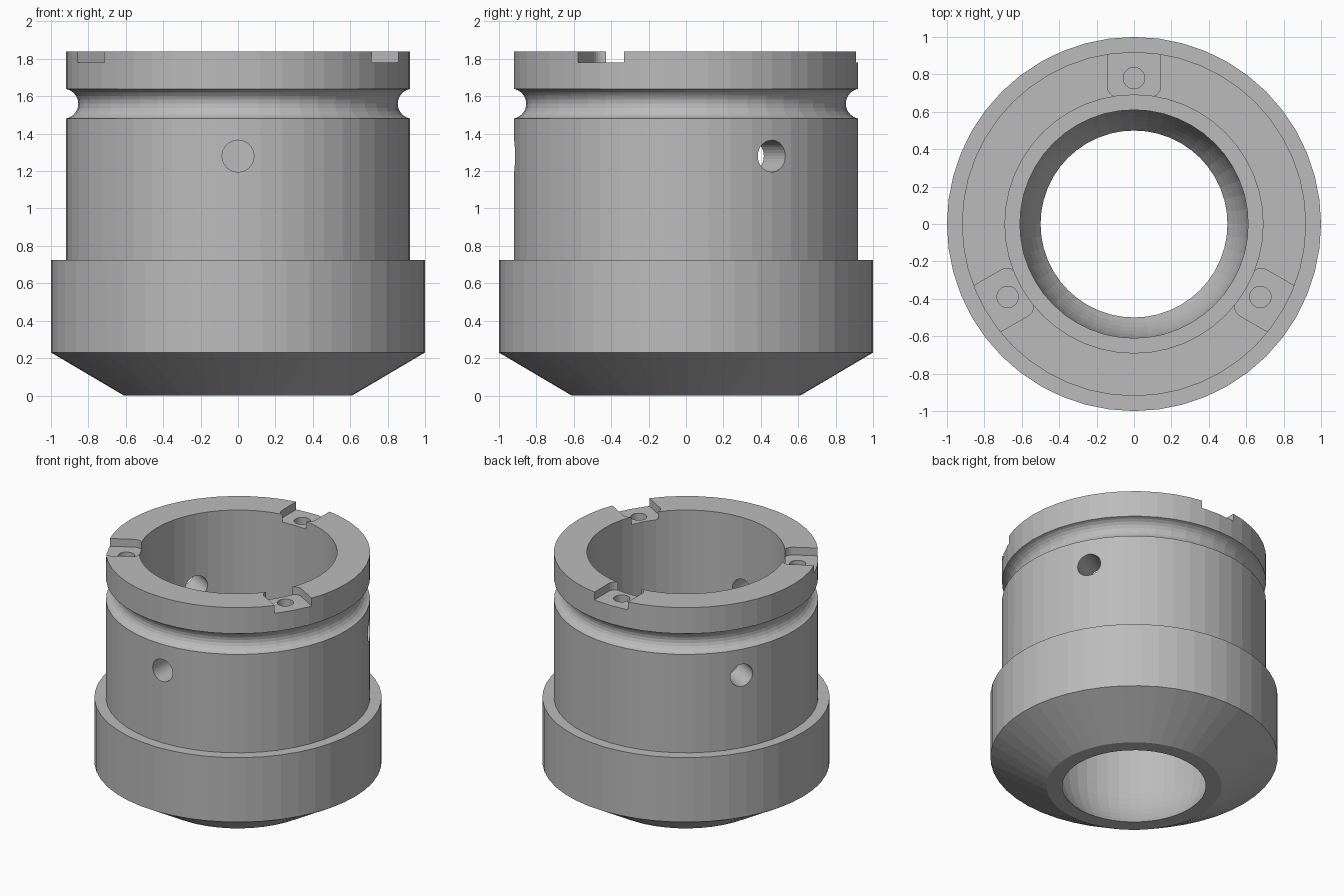
import bpy, bmesh, math
from mathutils import Matrix, Vector

cube = bpy.data.objects.get("Cube")
if cube:
    bpy.data.objects.remove(cube, do_unlink=True)

SEGMENTS = 48
RIM, TOP, POCKET_FLOOR = 0.92, 1.84, 1.78

grey = bpy.data.materials.new("plain grey")
grey.use_nodes = True
colour = (0.5, 0.5, 0.5, 1)
grey.diffuse_color = colour
grey.node_tree.nodes["Principled BSDF"].inputs["Base Color"].default_value = colour


def make_object(name, bm):
    bmesh.ops.recalc_face_normals(bm, faces=bm.faces)
    mesh = bpy.data.meshes.new(name)
    bm.to_mesh(mesh)
    bm.free()
    mesh.materials.append(grey)
    obj = bpy.data.objects.new(name, mesh)
    bpy.context.collection.objects.link(obj)
    return obj


def arc(cx, cz, radius, start, end, steps):
    angles = [math.radians(start + (end - start) * i / steps) for i in range(steps + 1)]
    return [(cx + radius * math.cos(a), cz + radius * math.sin(a)) for a in angles]


def lathe(name, profile):
    bm = bmesh.new()
    rings = []
    for i in range(SEGMENTS):
        a = 2 * math.pi * i / SEGMENTS
        rings.append([bm.verts.new((r * math.cos(a), r * math.sin(a), z)) for r, z in profile])
    n = len(profile)
    for i in range(SEGMENTS):
        a, b = rings[i], rings[(i + 1) % SEGMENTS]
        for j in range(n):
            k = (j + 1) % n
            bm.faces.new((a[j], b[j], b[k], a[k]))
    return make_object(name, bm)


def cylinder_cutter(name, radius, depth, matrix):
    bm = bmesh.new()
    bmesh.ops.create_cone(bm, cap_ends=True, segments=32, radius1=radius,
                          radius2=radius, depth=depth, matrix=matrix)
    return make_object(name, bm)


def pocket_cutter(name, angle):
    # Rounded inner end, open toward the outside of the rim
    half, inner, fillet = 0.142, 0.68, 0.055
    outline = [(1.1, -half), (1.1, half)]
    outline += arc(inner + fillet, half - fillet, fillet, 90, 180, 6)
    outline += arc(inner + fillet, fillet - half, fillet, 180, 270, 6)
    bm = bmesh.new()
    face = bm.faces.new([bm.verts.new((x, y, POCKET_FLOOR)) for x, y in outline])
    lift = bmesh.ops.extrude_face_region(bm, geom=[face])
    bmesh.ops.translate(bm, vec=(0, 0, 0.2),
                        verts=[v for v in lift["geom"] if isinstance(v, bmesh.types.BMVert)])
    bm.transform(Matrix.Rotation(angle, 4, "Z"))
    return make_object(name, bm)


# Turned body: bevelled foot, wide collar, sleeve, round groove and rim
profile = [(0.61, 0), (1, 0.23), (1, 0.725), (RIM, 0.725)]
profile += arc(0.935, 1.56, 0.081, 259, 101, 10)
profile += [(RIM, TOP), (0.69, TOP)]
# Bore: wide cylinder, ledge, narrow cylinder and spherical seat
profile += [(0.69, 0.73), (0.61, 0.73)]
profile += arc(0, 0.35, 0.61, 0, -35, 7)
body = lathe("sleeve_body", profile)

cutters = []
for i in range(3):
    # Radial holes through the sleeve wall
    a = math.radians(30 + 120 * i)
    direction = Vector((math.cos(a), math.sin(a), 0))
    turn = direction.to_track_quat("Z", "Y").to_matrix().to_4x4()
    spot = direction * 0.8 + Vector((0, 0, 1.28))
    cutters.append(cylinder_cutter("side_hole_cutter", 0.085, 0.5, Matrix.Translation(spot) @ turn))

    # Rim pockets with a small bolt hole in each floor
    b = math.radians(90 + 120 * i)
    cutters.append(pocket_cutter("pocket_cutter", b))
    spot = (0.78 * math.cos(b), 0.78 * math.sin(b), POCKET_FLOOR - 0.08)
    cutters.append(cylinder_cutter("bolt_hole_cutter", 0.057, 0.24, Matrix.Translation(spot)))

for cutter in cutters:
    cutter.hide_render = True
    cutter.hide_viewport = True
    cutter.display_type = "WIRE"
    cut = body.modifiers.new("cut", "BOOLEAN")
    cut.operation = "DIFFERENCE"
    cut.solver = "EXACT"
    cut.object = cutter
